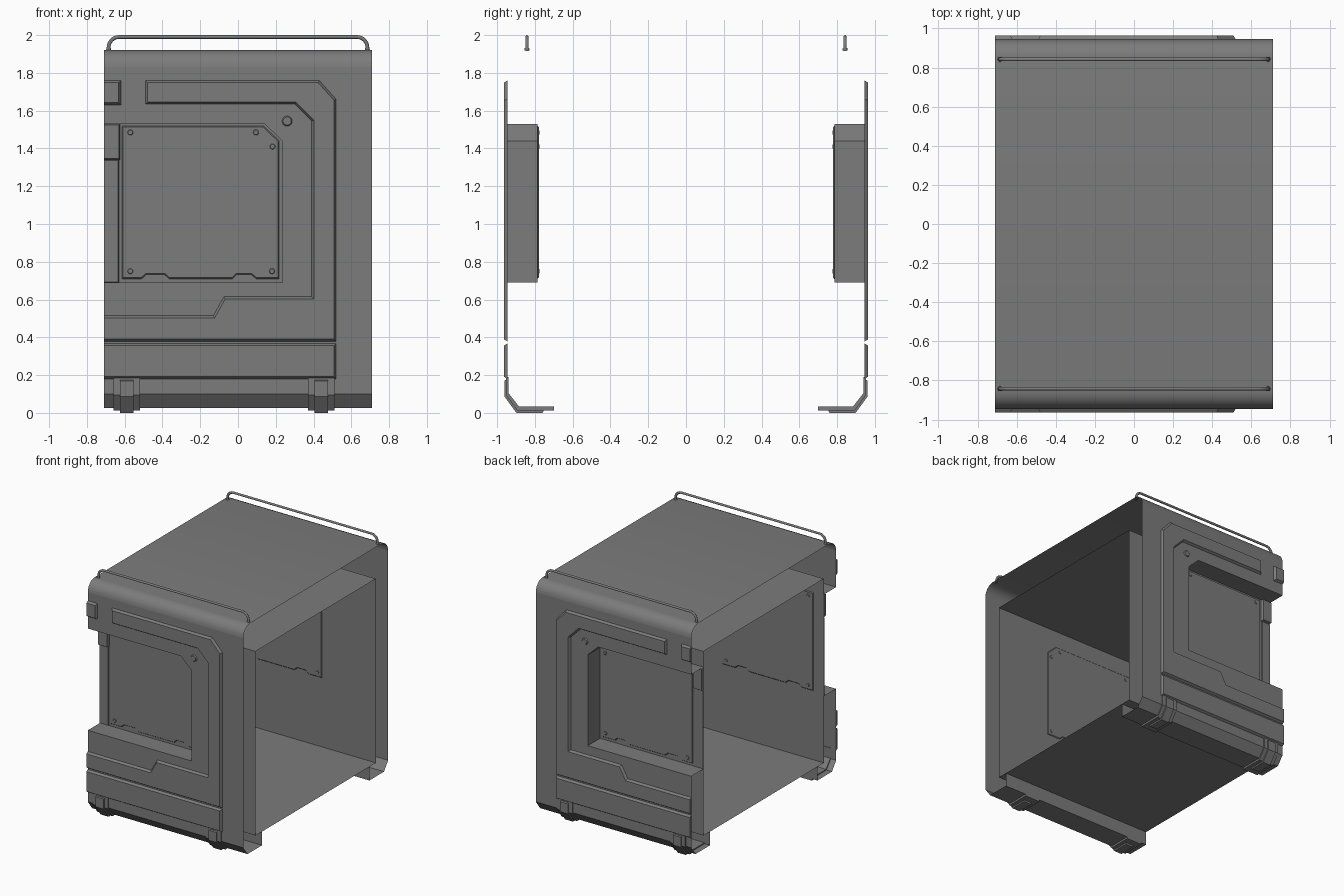
import bpy, bmesh, math
from mathutils import Vector

if "Cube" in bpy.data.objects:
    bpy.data.objects.remove(bpy.data.objects["Cube"])

X = 0.71          # half length of the module
WALL = -0.945     # front wall plane
INNER = -0.785    # inner wall plane

paint = bpy.data.materials.new("dark_grey")
paint.diffuse_color = (0.2, 0.2, 0.2, 1)
paint.use_nodes = True
paint.node_tree.nodes["Principled BSDF"].inputs["Base Color"].default_value = paint.diffuse_color


def finish(bm, name, mirror=True, smooth=False):
    me = bpy.data.meshes.new(name)
    bm.to_mesh(me)
    bm.free()
    me.materials.append(paint)
    ob = bpy.data.objects.new(name, me)
    bpy.context.collection.objects.link(ob)
    if mirror:
        m = ob.modifiers.new("front_to_back", 'MIRROR')
        m.use_axis = (False, True, False)
        m.use_mirror_merge = False
    if smooth:
        bpy.ops.object.select_all(action='DESELECT')
        ob.select_set(True)
        bpy.context.view_layer.objects.active = ob
        bpy.ops.object.shade_smooth_by_angle(angle=math.radians(30))
    return ob


def front_face(bm, pts, y, inward=False):
    """Flat polygon given in x,z, turned to face -y (or +y if inward)."""
    f = bm.faces.new([bm.verts.new((x, y, z)) for x, z in pts])
    f.normal_update()
    if (f.normal.y > 0) != inward:
        f.normal_flip()
    return f


def plate(name, pts, y, height, bevel=0.012, inward=False):
    """Raised plate with sloped edges, cut square at the open left end."""
    bm = bmesh.new()
    f = front_face(bm, pts, y, inward)
    bmesh.ops.inset_region(bm, faces=[f], thickness=bevel, depth=height,
                           use_even_offset=True, use_boundary=True)
    for v in bm.verts:
        if v.co.x < -X + bevel * 1.5:
            v.co.x = -X
    return finish(bm, name)


def rect(x0, x1, z0, z1):
    return [(x0, z0), (x1, z0), (x1, z1), (x0, z1)]


def sheet(name, profile, x0=-X, x1=X, closed=False, caps=False,
          mirror=True, smooth=False):
    """Sweep a y,z profile along x."""
    bm = bmesh.new()
    a = [bm.verts.new((x0, y, z)) for y, z in profile]
    b = [bm.verts.new((x1, y, z)) for y, z in profile]
    n = len(profile)
    for i in range(n if closed else n - 1):
        j = (i + 1) % n
        bm.faces.new((a[i], b[i], b[j], a[j]))
    if caps:
        bm.faces.new(a)
        bm.faces.new(b[::-1])
        bmesh.ops.recalc_face_normals(bm, faces=bm.faces)
    return finish(bm, name, mirror, smooth)


def button(name, x, z, y, r, h, seg=12, inward=False):
    ring = [(x + r * math.cos(2 * math.pi * i / seg),
             z + r * math.sin(2 * math.pi * i / seg)) for i in range(seg)]
    return plate(name, ring, y, h, r * 0.2, inward)


# roof with rounded eaves
R = 0.09
eave = [(WALL + R - R * math.cos(t), 1.83 + R * math.sin(t))
        for t in [math.pi / 2 * i / 6 for i in range(7)]]
roof = eave + [(-y, z) for y, z in reversed(eave)]
sheet("roof", roof, mirror=False, smooth=True)

# outer wall with the window opening that runs out at the left end
opening = [(-X, 1.53), (0.14, 1.53), (0.235, 1.44), (0.235, 0.69), (-X, 0.69)]
bm = bmesh.new()
front_face(bm, [(-X, 0.1), (X, 0.1), (X, 1.83), (-X, 1.83)] + opening, WALL)
finish(bm, "outer_wall")

# window reveal between outer and inner wall
bm = bmesh.new()
o = [bm.verts.new((x, WALL, z)) for x, z in opening]
i_ = [bm.verts.new((x, INNER, z)) for x, z in opening]
for k in range(len(opening) - 1):
    bm.faces.new((o[k], o[k + 1], i_[k + 1], i_[k]))
finish(bm, "window_reveal")

# bottom skirt and inner room lining
sheet("bottom_skirt", [(-0.7, 0.14), (-0.7, 0.027), (-0.89, 0.027), (WALL, 0.1)])
sheet("inner_lining", [(INNER, 0.14), (-INNER, 0.14), (-INNER, 1.66), (INNER, 1.66)],
      closed=True, mirror=False)

# raised trim on the wall
plate("trim_band", [(-0.49, 1.76), (0.43, 1.76), (0.52, 1.66), (0.52, 0.378),
                    (-X, 0.378), (-X, 0.515), (-0.13, 0.515), (-0.075, 0.615),
                    (0.39, 0.615), (0.39, 1.545), (0.3, 1.635), (-0.49, 1.635)],
      WALL, 0.019)
plate("trim_block", rect(-X, -0.62, 1.63, 1.76), WALL, 0.019)
plate("lower_panel", rect(-X, 0.52, 0.18, 0.368), WALL, 0.019)
button("wall_knob", 0.26, 1.545, WALL, 0.027, 0.008, 16)

# recessed panel with two notches in its lower edge, seen from both sides
panel = [(-0.615, 0.71), (-0.51, 0.71), (-0.485, 0.733), (-0.39, 0.733),
         (-0.365, 0.71), (-0.03, 0.71), (-0.005, 0.733), (0.07, 0.733),
         (0.095, 0.71), (0.218, 0.71), (0.218, 1.44), (0.135, 1.52), (-0.615, 1.52)]
plate("window_panel", panel, INNER, 0.008, 0.006)
plate("window_panel_inside", panel, INNER, 0.006, 0.006, True)
for x, z in [(-0.57, 1.485), (0.095, 1.485), (0.183, 1.41), (-0.57, 0.75), (0.18, 0.75)]:
    button("panel_screw", x, z, INNER - 0.008, 0.015, 0.003)
    button("panel_screw_inside", x, z, INNER + 0.006, 0.013, 0.003, 12, True)

# left jamb strip and bracket in the recess
plate("window_jamb", rect(-X, -0.63, 0.69, 1.34), INNER, 0.008, 0.004)
plate("window_bracket", rect(-X, -0.625, 1.34, 1.53), INNER, 0.025, 0.006)

# feet: wide wrap plate with a narrower raised rib
wrap = [(-0.953, 0.19), (-0.953, 0.095), (-0.893, 0.012), (-0.7, 0.012),
        (-0.7, 0.035), (-0.885, 0.035), (-0.94, 0.105), (-0.94, 0.19)]
rib = [(-0.962, 0.17), (-0.962, 0.088), (-0.898, 0.0), (-0.76, 0.0),
       (-0.75, 0.02), (-0.885, 0.02), (-0.945, 0.1), (-0.945, 0.18)]
for c in (-0.59, 0.44):
    sheet("foot_wrap", wrap, c - 0.07, c + 0.07, closed=True, caps=True)
    sheet("foot_rib", rib, c - 0.036, c + 0.036, closed=True, caps=True)

# roof rails with rounded corners and end collars
r = 0.055
right = [(0.685, 1.915)] + [(0.685 - r + r * math.cos(t), 1.99 - r + r * math.sin(t))
                            for t in [math.pi / 2 * i / 6 for i in range(7)]]
path = right + [(-x, z) for x, z in reversed(right)]
for side in (-1, 1):
    cu = bpy.data.curves.new("roof_rail", 'CURVE')
    cu.dimensions = '3D'
    cu.bevel_depth = 0.01
    cu.bevel_resolution = 1
    cu.materials.append(paint)
    sp = cu.splines.new('POLY')
    sp.points.add(len(path) - 1)
    for p, (x, z) in zip(sp.points, path):
        p.co = (x, side * 0.842, z, 1)
    bpy.context.collection.objects.link(bpy.data.objects.new("roof_rail", cu))
for x in (-0.685, 0.685):
    bm = bmesh.new()
    bmesh.ops.create_cone(bm, cap_ends=True, segments=12, radius1=0.013, radius2=0.012, depth=0.012)
    bmesh.ops.translate(bm, verts=bm.verts, vec=Vector((x, -0.842, 1.925)))
    finish(bm, "rail_collar")
